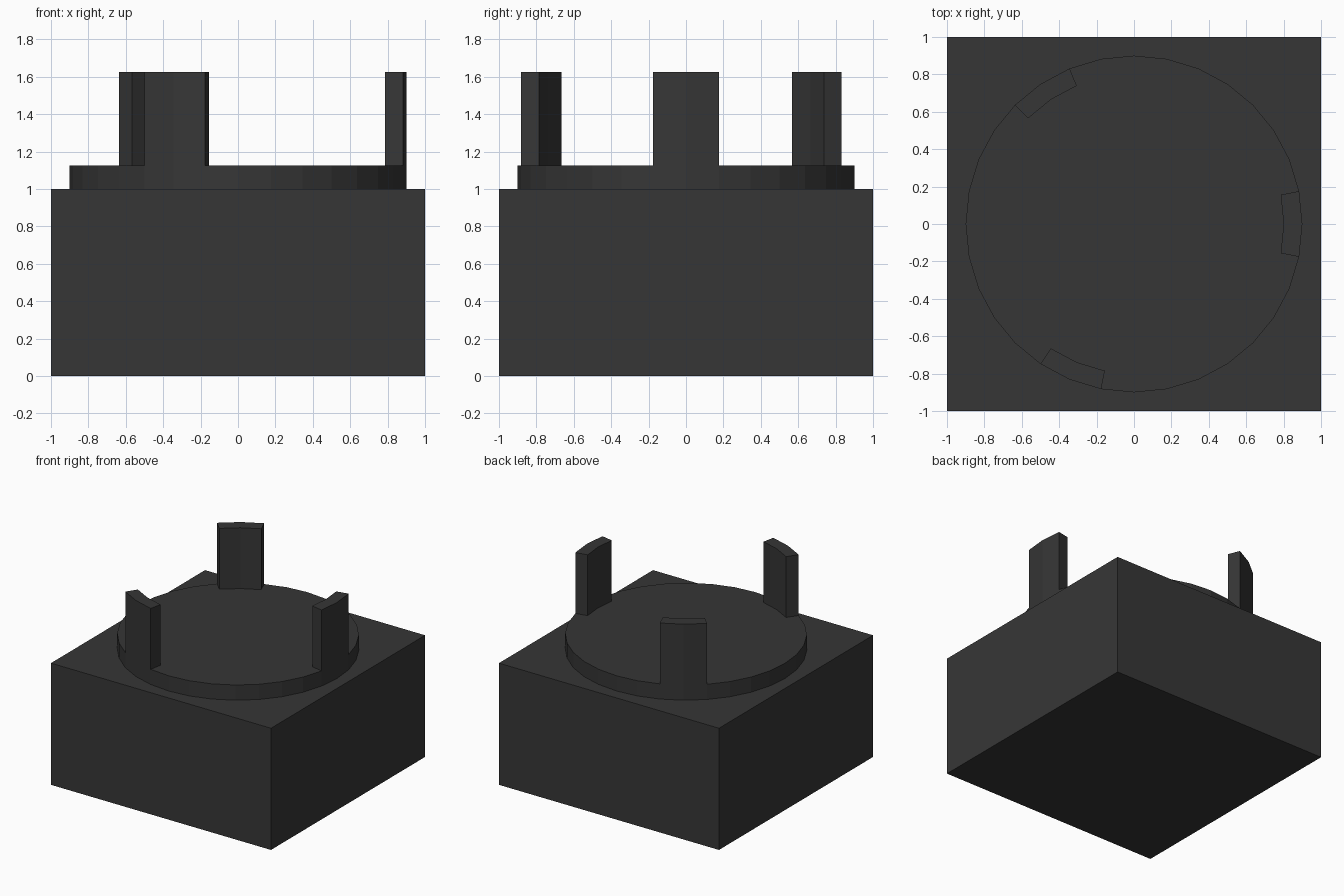
import bpy, bmesh, math

if "Cube" in bpy.data.objects:
    bpy.data.objects.remove(bpy.data.objects["Cube"])

STEP = math.tau / 32      # the round parts have 32 sides
R_OUT, R_IN = 0.9, 0.8
Z_BASE, Z_DISC, Z_TOP = 1.0, 1.125, 1.625

mat = bpy.data.materials.new("dark grey")
mat.diffuse_color = (0.037, 0.037, 0.037, 1)
mat.use_nodes = True
mat.node_tree.nodes["Principled BSDF"].inputs["Base Color"].default_value = mat.diffuse_color


def prism(name, outline, z0, z1):
    """Extrude a flat outline from z0 to z1 into a closed solid."""
    bm = bmesh.new()
    face = bm.faces.new([bm.verts.new((x, y, z0)) for x, y in outline])
    ext = bmesh.ops.extrude_face_region(bm, geom=[face], use_keep_orig=True)
    verts = [v for v in ext["geom"] if isinstance(v, bmesh.types.BMVert)]
    bmesh.ops.translate(bm, verts=verts, vec=(0, 0, z1 - z0))
    bmesh.ops.recalc_face_normals(bm, faces=bm.faces)
    mesh = bpy.data.meshes.new(name)
    bm.to_mesh(mesh)
    bm.free()
    mesh.materials.append(mat)
    obj = bpy.data.objects.new(name, mesh)
    bpy.context.collection.objects.link(obj)
    return obj


def polar(r, i):
    return r * math.cos(i * STEP), r * math.sin(i * STEP)


# Square block
prism("base_block", [(-1, -1), (1, -1), (1, 1), (-1, 1)], 0, Z_BASE)

# Raised round plate
prism("round_plate", [polar(R_OUT, i) for i in range(32)], Z_BASE, Z_DISC)

# Three curved prongs, each two segments wide, standing on the plate rim
for n, mid in enumerate((0, 11, 22), 1):
    span = range(mid - 1, mid + 2)
    outline = [polar(R_OUT, i) for i in span] + [polar(R_IN, i) for i in reversed(span)]
    prism(f"prong_{n}", outline, Z_DISC, Z_TOP)
